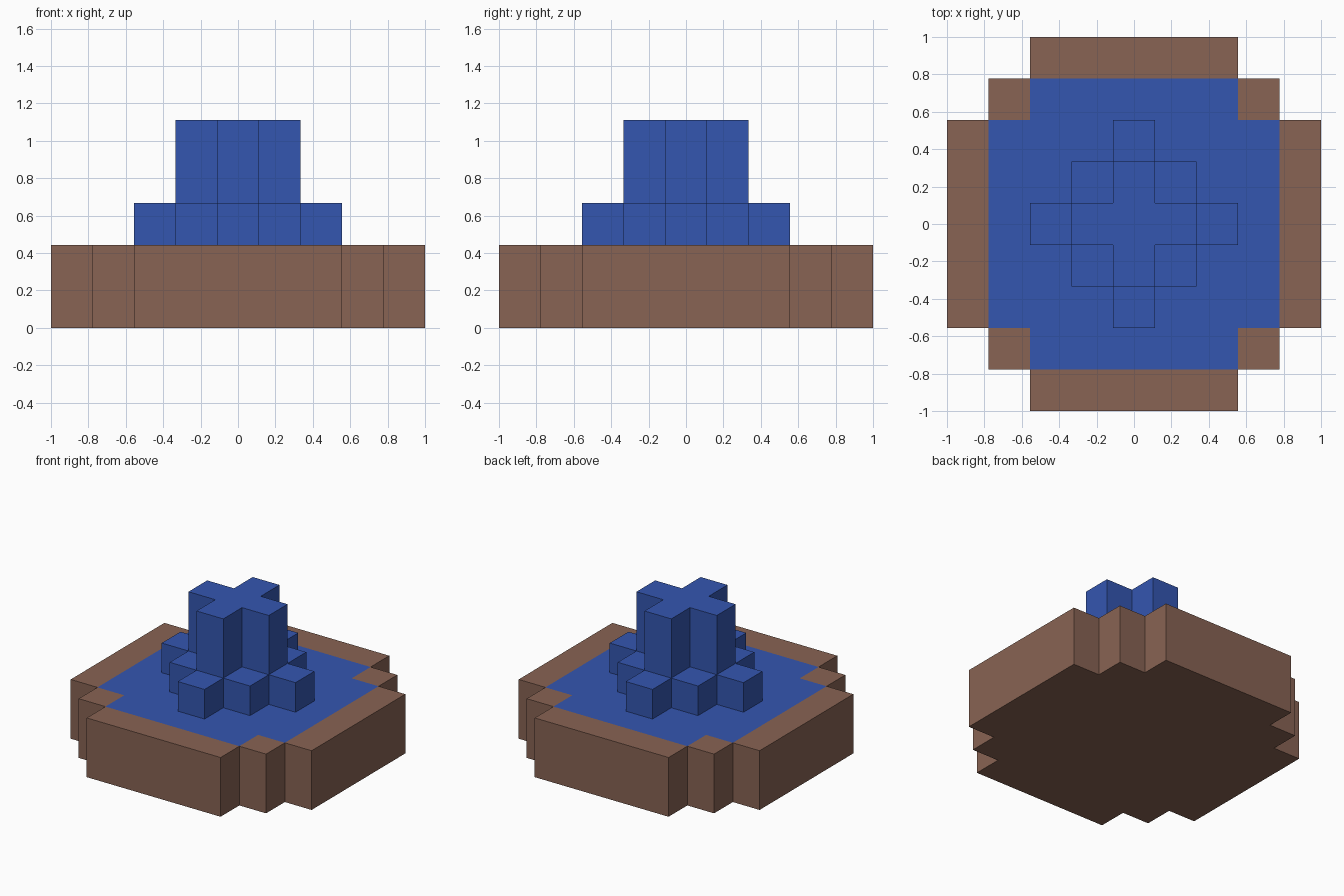
import bpy
import bmesh

cube = bpy.data.objects.get("Cube")
if cube:
    bpy.data.objects.remove(cube, do_unlink=True)

U = 2 / 9  # side of one block


def make_material(name, rgb):
    mat = bpy.data.materials.new(name)
    mat.use_nodes = True
    mat.diffuse_color = (*rgb, 1)
    mat.node_tree.nodes["Principled BSDF"].inputs["Base Color"].default_value = (*rgb, 1)
    return mat


brown = make_material("brown stone", (0.246, 0.125, 0.087))
blue = make_material("blue water", (0.034, 0.093, 0.434))


def block_layer(name, inside, bottom, top, side_mat, top_mat=None, painted=None):
    """Extrude the grid cells chosen by inside(); paint chosen top cells."""
    bm = bmesh.new()
    for i in range(-4, 5):
        for j in range(-4, 5):
            if inside(abs(i), abs(j)):
                corners = ((-.5, -.5), (.5, -.5), (.5, .5), (-.5, .5))
                bm.faces.new([bm.verts.new(((i + a) * U, (j + b) * U, bottom * U))
                              for a, b in corners])
    bmesh.ops.remove_doubles(bm, verts=bm.verts, dist=0.001)
    result = bmesh.ops.extrude_face_region(bm, geom=bm.faces[:], use_keep_orig=True)
    raised = [g for g in result["geom"] if isinstance(g, bmesh.types.BMVert)]
    bmesh.ops.translate(bm, verts=raised, vec=(0, 0, (top - bottom) * U))
    bmesh.ops.recalc_face_normals(bm, faces=bm.faces)

    # Paint the pool on upward faces, then merge flat cells
    if painted:
        for face in bm.faces:
            c = face.calc_center_median() / U
            if face.normal.z > 0.5 and painted(abs(round(c.x)), abs(round(c.y))):
                face.material_index = 1
    bmesh.ops.dissolve_limit(bm, angle_limit=0.01, verts=bm.verts, edges=bm.edges,
                             delimit={'MATERIAL'})

    mesh = bpy.data.meshes.new(name)
    bm.to_mesh(mesh)
    bm.free()
    mesh.materials.append(side_mat)
    if top_mat:
        mesh.materials.append(top_mat)
    obj = bpy.data.objects.new(name, mesh)
    bpy.context.collection.objects.link(obj)
    return obj


# Stepped round basin with the pool flush in its top
block_layer("basin", lambda x, y: x + y <= 6, 0, 2, brown, blue,
            lambda x, y: max(x, y) <= 3 and x + y <= 5)

# Low diamond-shaped splash around the spout
block_layer("splash_tier", lambda x, y: x + y <= 2, 2, 3, blue)

# Tall cross-shaped spout
block_layer("water_spout", lambda x, y: x + y <= 1, 3, 5, blue)
